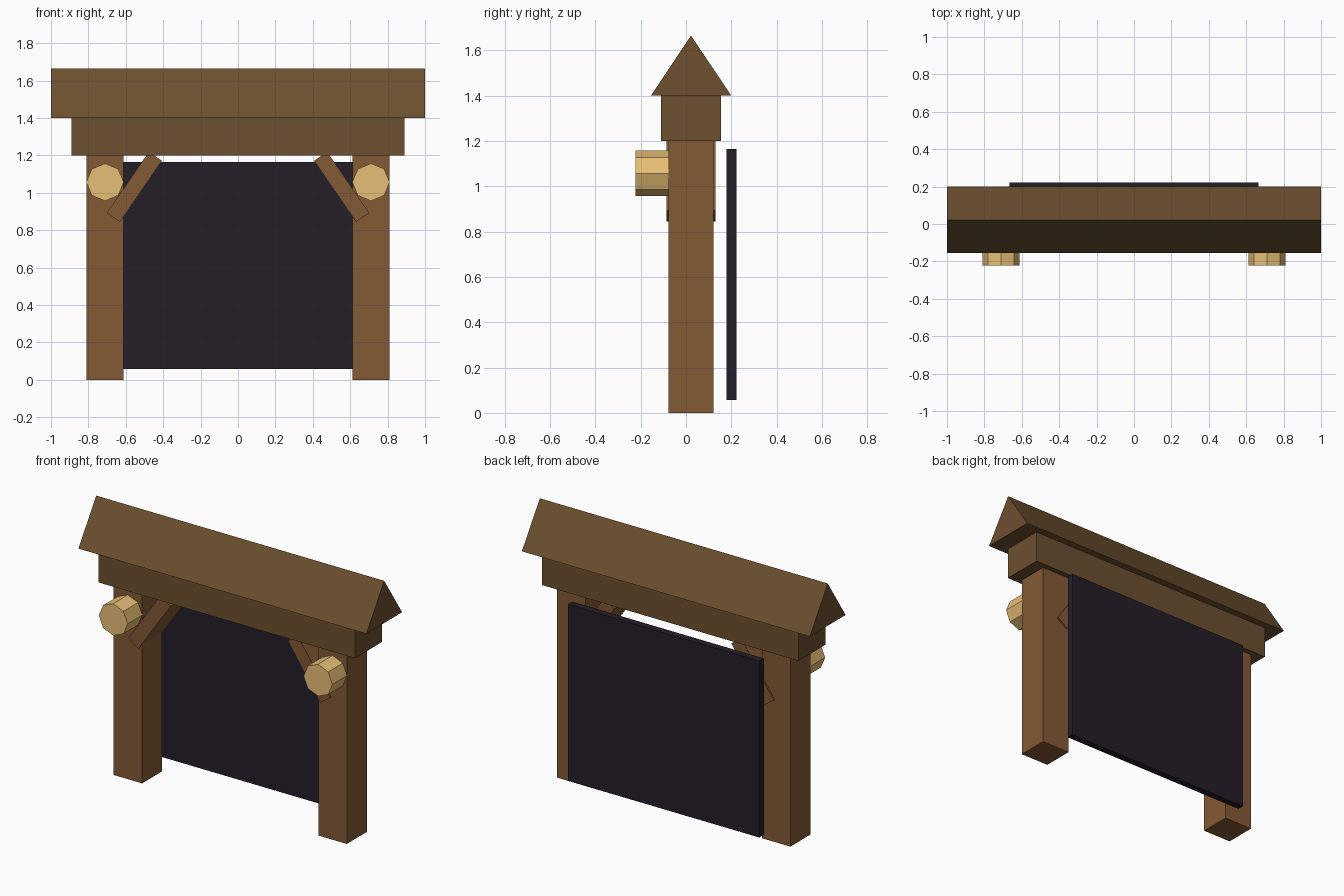
import bpy, bmesh, math
from mathutils import Matrix

if "Cube" in bpy.data.objects:
    bpy.data.objects.remove(bpy.data.objects["Cube"])


def material(name, rgb):
    m = bpy.data.materials.new(name)
    m.diffuse_color = (*rgb, 1)
    m.use_nodes = True
    m.node_tree.nodes["Principled BSDF"].inputs["Base Color"].default_value = m.diffuse_color
    return m


post_wood = material("post_wood", (0.23, 0.102, 0.035))
roof_wood = material("roof_wood", (0.15, 0.08, 0.028))
dark = material("dark_panel", (0.018, 0.013, 0.022))
glow = material("lantern_yellow", (0.8, 0.52, 0.18))


def finish(name, bm, mat):
    bmesh.ops.recalc_face_normals(bm, faces=bm.faces)
    mesh = bpy.data.meshes.new(name)
    bm.to_mesh(mesh)
    bm.free()
    mesh.materials.append(mat)
    ob = bpy.data.objects.new(name, mesh)
    bpy.context.collection.objects.link(ob)
    return ob


def box(name, center, size, mat, tilt=0):
    bm = bmesh.new()
    bmesh.ops.create_cube(bm, size=1, matrix=Matrix.Diagonal((*size, 1)))
    ob = finish(name, bm, mat)
    ob.location = center
    ob.rotation_euler.y = tilt
    return ob


# Cross beam and dark backing panel
box("cross_beam", (0, 0.022, 1.3), (1.78, 0.266, 0.2), roof_wood)
box("back_panel", (0, 0.2, 0.611), (1.33, 0.044, 1.108), dark)

# Gabled roof: triangle profile extruded along x
bm = bmesh.new()
profile = [(-0.155, 1.4), (0.2, 1.4), (0.022, 1.665)]
face = bm.faces.new([bm.verts.new((-1, y, z)) for y, z in profile])
ext = bmesh.ops.extrude_face_region(bm, geom=[face])
bmesh.ops.translate(bm, vec=(2, 0, 0),
                    verts=[g for g in ext["geom"] if isinstance(g, bmesh.types.BMVert)])
# The extrude drops the first face, so close any open end
bmesh.ops.holes_fill(bm, edges=[e for e in bm.edges if e.is_boundary])
finish("gable_roof", bm, roof_wood)

for side, s in (("left", -1), ("right", 1)):
    # Post and slanted brace
    box(f"{side}_post", (s * 0.711, 0.022, 0.6), (0.198, 0.198, 1.2), post_wood)
    box(f"{side}_brace", (s * 0.554, 0.022, 1.032), (0.085, 0.218, 0.397),
        post_wood, tilt=-s * math.radians(34.5))
    # Eight-sided lantern on the post front
    bm = bmesh.new()
    bmesh.ops.create_cone(bm, cap_ends=True, segments=8, radius1=0.1, radius2=0.1,
                          depth=0.17, matrix=Matrix.Rotation(math.pi / 2, 4, "X"))
    finish(f"{side}_lantern", bm, glow).location = (s * 0.711, -0.137, 1.057)
